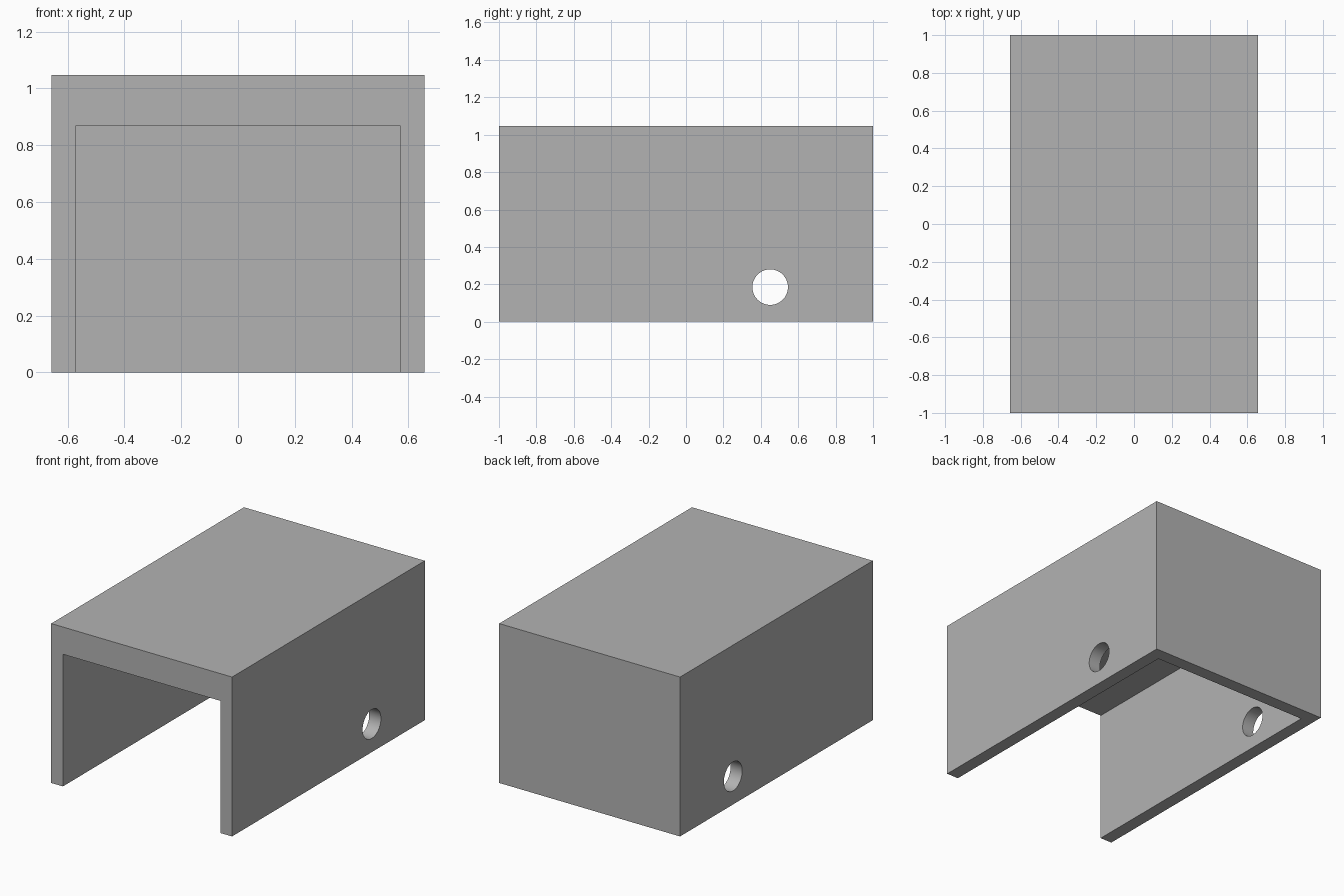
import bpy
import math

if "Cube" in bpy.data.objects:
    bpy.data.objects.remove(bpy.data.objects["Cube"], do_unlink=True)

HALF_WIDTH, HALF_LENGTH, HEIGHT = 0.657, 1.0, 1.047
INNER_HALF, INNER_TOP = 0.572, 0.868
BACK_WALL = 0.086
HOLE_Y, HOLE_Z, HOLE_RADIUS = 0.45, 0.185, 0.095

grey = bpy.data.materials.new("plain grey")
grey.use_nodes = True
colour = (0.45, 0.45, 0.45, 1)
grey.diffuse_color = colour
grey.node_tree.nodes["Principled BSDF"].inputs["Base Color"].default_value = colour


def box(name, low, high):
    """Axis-aligned box between two corners."""
    bpy.ops.mesh.primitive_cube_add(size=1)
    obj = bpy.context.object
    obj.name = name
    obj.location = [(a + b) / 2 for a, b in zip(low, high)]
    obj.scale = [b - a for a, b in zip(low, high)]
    bpy.ops.object.transform_apply(location=True, rotation=True, scale=True)
    obj.data.materials.append(grey)
    return obj


def cut(target, cutter):
    """Subtract the cutter from the target and discard it."""
    cutter.hide_render = True
    mod = target.modifiers.new("cut", "BOOLEAN")
    mod.operation = "DIFFERENCE"
    mod.solver = "EXACT"
    mod.object = cutter
    bpy.context.view_layer.objects.active = target
    bpy.ops.object.modifier_apply(modifier=mod.name)
    bpy.data.objects.remove(cutter, do_unlink=True)


# Cover: thick top, two sides and a back
cover = box("cover", (-HALF_WIDTH, -HALF_LENGTH, 0), (HALF_WIDTH, HALF_LENGTH, HEIGHT))

# Hollow, open at the front and underneath
cut(cover, box("hollow_cutter", (-INNER_HALF, -HALF_LENGTH - 0.1, -0.1),
               (INNER_HALF, HALF_LENGTH - BACK_WALL, INNER_TOP)))

# Round hole through both side walls
bpy.ops.mesh.primitive_cylinder_add(vertices=64, radius=HOLE_RADIUS, depth=2,
                                    location=(0, HOLE_Y, HOLE_Z),
                                    rotation=(0, math.pi / 2, 0))
hole_cutter = bpy.context.object
hole_cutter.name = "hole_cutter"
hole_cutter.data.materials.append(grey)
cut(cover, hole_cutter)

# Smooth hole walls, sharp box edges
bpy.ops.object.select_all(action="DESELECT")
cover.select_set(True)
bpy.context.view_layer.objects.active = cover
bpy.ops.object.shade_smooth_by_angle(angle=math.radians(30))
